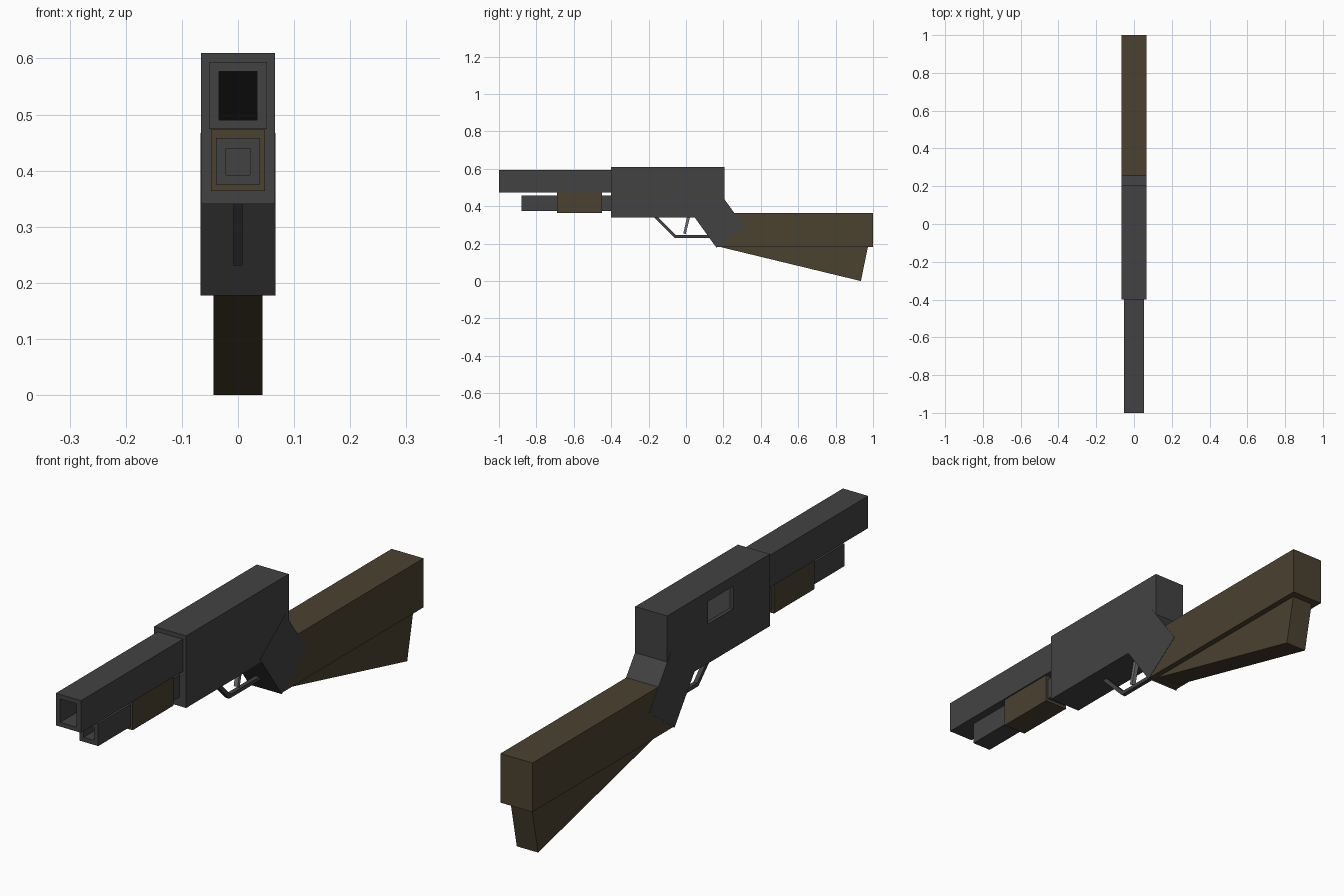
import bpy, bmesh

if "Cube" in bpy.data.objects:
    bpy.data.objects.remove(bpy.data.objects["Cube"])


def material(name, rgb):
    m = bpy.data.materials.new(name)
    m.diffuse_color = (*rgb, 1)
    m.use_nodes = True
    m.node_tree.nodes["Principled BSDF"].inputs["Base Color"].default_value = m.diffuse_color
    return m


METAL = material("dark_metal", (0.056, 0.055, 0.057))
STEEL = material("light_steel", (0.16, 0.16, 0.16))
WOOD = material("wood", (0.07, 0.054, 0.03))
BLACK = material("black", (0.003, 0.003, 0.003))


def prism(name, points, x0, x1, mat):
    """Extrude a side profile of (y, z) points from x0 to x1."""
    bm = bmesh.new()
    face = bm.faces.new([bm.verts.new((x0, y, z)) for y, z in points])
    new = bmesh.ops.extrude_face_region(bm, geom=[face])["geom"]
    verts = [g for g in new if isinstance(g, bmesh.types.BMVert)]
    bmesh.ops.translate(bm, verts=verts, vec=(x1 - x0, 0, 0))
    bmesh.ops.recalc_face_normals(bm, faces=bm.faces)
    mesh = bpy.data.meshes.new(name)
    bm.to_mesh(mesh)
    bm.free()
    mesh.materials.append(mat)
    ob = bpy.data.objects.new(name, mesh)
    bpy.context.collection.objects.link(ob)
    return ob


def box(name, x, y, z, mat):
    return prism(name, [(y[0], z[0]), (y[1], z[0]), (y[1], z[1]), (y[0], z[1])], *x, mat)


def cut(ob, x, y, z):
    """Cut a box-shaped hole and discard the cutter."""
    cutter = box("cutter", x, y, z, ob.data.materials[0])
    cutter.hide_render = True
    mod = ob.modifiers.new("hole", "BOOLEAN")
    mod.operation, mod.solver, mod.object = "DIFFERENCE", "EXACT", cutter
    bpy.context.view_layer.objects.active = ob
    bpy.ops.object.modifier_apply(modifier=mod.name)
    bpy.data.objects.remove(cutter)


# Barrel with a deep square bore
barrel = box("barrel", (-.052, .052), (-1, -.4), (.474, .594), METAL)
cut(barrel, (-.034, .034), (-1.1, -.42), (.49, .577))
box("bore_end", (-.034, .034), (-.43, -.42), (.49, .577), BLACK)

# Magazine tube, open to the wooden fore-end
tube = box("magazine_tube", (-.039, .039), (-.88, -.4), (.375, .458), METAL)
cut(tube, (-.021, .021), (-1, -.69), (.392, .44))
box("fore_end", (-.048, .048), (-.69, -.45), (.364, .473), WOOD)

# Receiver with an ejection window on the left side
receiver = box("receiver", (-.066, .066), (-.4, .205), (.341, .61), METAL)
cut(receiver, (-.1, -.052), (-.185, -.034), (.488, .572))
box("bolt", (-.053, -.0515), (-.185, -.034), (.488, .572), STEEL)

# Slanted grip joining receiver and stock
prism("grip", [(.035, .356), (.163, .178), (.312, .29), (.184, .467)], -.067, .067, METAL)

# Wooden stock, with a narrower wedge below
prism("stock", [(.163, .182), (1, .182), (1, .365), (.2, .365)], -.066, .066, WOOD)
prism("stock_wedge", [(.175, .184), (.935, 0), (.973, .184)], -.044, .044, WOOD)

# Trigger and bent guard
prism("trigger", [(.006, .345), (-.014, .256), (-.002, .25), (.022, .345)], -.008, .008, STEEL)
prism("trigger_guard", [(-.175, .345), (-.062, .231), (.14, .231), (.14, .245),
                        (-.055, .245), (-.153, .345)], -.008, .008, METAL)
